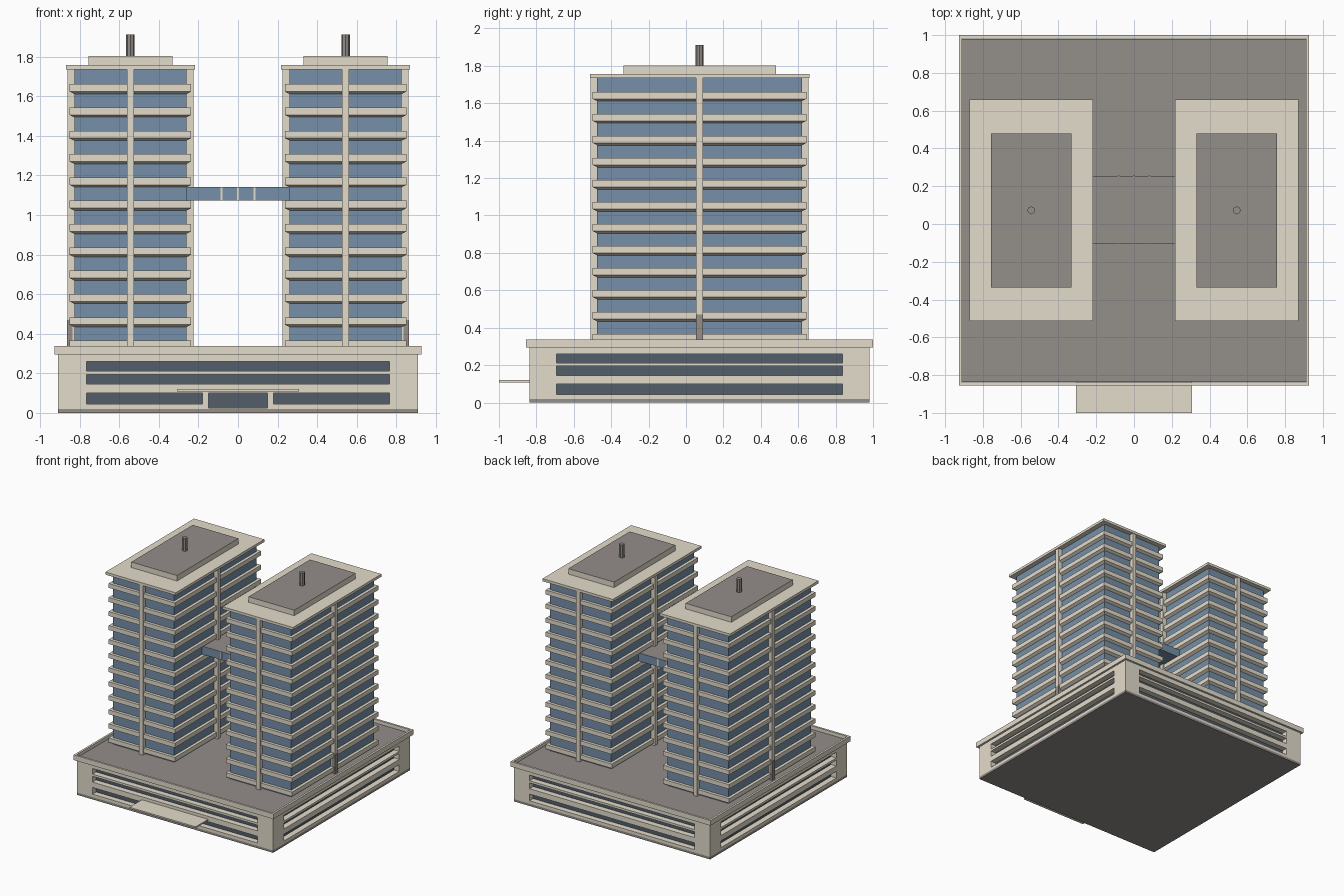
import bpy
import bmesh
from mathutils import Matrix, Vector

default = bpy.data.objects.get("Cube")
if default:
    bpy.data.objects.remove(default, do_unlink=True)


def material(name, hex_code):
    srgb = [int(hex_code[i:i + 2], 16) / 255 for i in (0, 2, 4)]
    colour = [((c + 0.055) / 1.055) ** 2.4 if c > 0.04 else c / 12.92 for c in srgb] + [1.0]
    mat = bpy.data.materials.new(name)
    mat.use_nodes = True
    mat.diffuse_color = colour
    mat.node_tree.nodes["Principled BSDF"].inputs["Base Color"].default_value = colour
    return mat


CONCRETE = material("warm concrete", "e4dccc")
ROOF = material("grey roofing", "948e8a")
GLASS = material("blue glass", "7690a8")
DARK_GLASS = material("dark glass", "535f6a")


def add_box(bm, x, y, z):
    """Add a box spanning the given (low, high) ranges."""
    size = Vector((x[1] - x[0], y[1] - y[0], z[1] - z[0]))
    centre = Vector((sum(x) / 2, sum(y) / 2, sum(z) / 2))
    return bmesh.ops.create_cube(bm, size=1, matrix=Matrix.Translation(centre) @ Matrix.Diagonal((*size, 1)))


def finish(name, bm, *mats):
    """Turn a bmesh into an object; a second material goes on upward faces."""
    bm.normal_update()
    if len(mats) > 1:
        for face in bm.faces:
            face.material_index = int(face.normal.z > 0.9)
    mesh = bpy.data.meshes.new(name)
    bm.to_mesh(mesh)
    bm.free()
    for mat in mats:
        mesh.materials.append(mat)
    obj = bpy.data.objects.new(name, mesh)
    bpy.context.scene.collection.objects.link(obj)
    return obj


def box(name, x, y, z, *mats):
    bm = bmesh.new()
    add_box(bm, x, y, z)
    return finish(name, bm, *mats)


def around(centre, half):
    return (centre - half, centre + half)


MID_Y = 0.0725
HALF_X, HALF_Y = 0.91, 0.908
FRONT, BACK = MID_Y - HALF_Y, MID_Y + HALF_Y
DEPTH = 0.05

# Podium: walls with recessed window bands around a dark glass core
walls = box("podium_walls", (-HALF_X, HALF_X), (FRONT, BACK), (0.02, 0.31), CONCRETE, ROOF)
bm = bmesh.new()
upper_bands = [(0.212, 0.259), (0.145, 0.194)]
ground_band = (0.044, 0.1)
for band in upper_bands + [ground_band]:
    for side in (-1, 1):
        add_box(bm, around(side * HALF_X, DEPTH), around(MID_Y, 0.765), band)
    add_box(bm, around(0, 0.765), around(BACK, DEPTH), band)
for band in upper_bands:
    add_box(bm, around(0, 0.765), around(FRONT, DEPTH), band)
for side in (-1, 1):
    add_box(bm, around(side * 0.4725, 0.2925), around(FRONT, DEPTH), ground_band)
add_box(bm, around(0, 0.15), around(FRONT, DEPTH), (0.025, 0.1))
cutter = finish("window_cutter", bm, CONCRETE)
cutter.hide_render = True
cut = walls.modifiers.new("windows", "BOOLEAN")
cut.operation = "DIFFERENCE"
cut.solver = "EXACT"
cut.object = cutter
bpy.context.view_layer.objects.active = walls
bpy.ops.object.modifier_apply(modifier=cut.name)
bpy.data.objects.remove(cutter, do_unlink=True)
# Recess sills stay concrete; only the roof is grey
for face in walls.data.polygons:
    face.material_index = int(face.normal.z > 0.9 and face.center.z > 0.3)
inset = DEPTH - 0.002
box("podium_glass", around(0, HALF_X - inset), around(MID_Y, HALF_Y - inset), (0.022, 0.28), DARK_GLASS)
box("plinth", around(0, HALF_X), around(MID_Y, HALF_Y), (0, 0.02), ROOF)
box("entrance_canopy", around(0, 0.307), (-1, FRONT + 0.01), (0.108, 0.12), CONCRETE)

# Parapet: a ring made of four rails
bm = bmesh.new()
OUT_X, OUT_Y, RAIL = 0.927, 0.9275, 0.017
for side in (-1, 1):
    add_box(bm, around(side * (OUT_X - RAIL / 2), RAIL / 2), around(MID_Y, OUT_Y), (0.295, 0.338))
    add_box(bm, around(0, OUT_X - RAIL), around(MID_Y + side * (OUT_Y - RAIL / 2), RAIL / 2), (0.295, 0.338))
finish("parapet", bm, CONCRETE)


def balcony_slabs(name, x):
    """Stack of floor slabs whose undersides taper in towards the glass."""
    bm = bmesh.new()
    for floor in range(12):
        top = 1.661 - 0.1178 * floor
        add_box(bm, around(x, 0.3075), around(MID_Y, 0.572), (top - 0.037, top))
        soffit = add_box(bm, around(x, 0.3075), around(MID_Y, 0.572), (top - 0.05, top - 0.037))
        for vert in soffit["verts"]:
            if vert.co.z < top - 0.045:
                vert.co.x = x + (vert.co.x - x) * 0.92
                vert.co.y = MID_Y + (vert.co.y - MID_Y) * 0.955
    return finish(name, bm, CONCRETE)


# Twin towers
for label, side in (("left", 1), ("right", -1)):
    x = side * 0.544
    box(label + "_tower_glass", around(x, 0.283), around(MID_Y, 0.548), (0.3, 1.74), GLASS)
    balcony_slabs(label + "_tower_slabs", x)
    bm = bmesh.new()
    add_box(bm, around(x, 0.018), around(MID_Y, 0.582), (0.305, 1.735))
    add_box(bm, around(x, 0.318), around(MID_Y, 0.018), (0.305, 1.735))
    finish(label + "_tower_piers", bm, CONCRETE)
    box(label + "_tower_roof", around(x, 0.326), around(MID_Y, 0.587), (1.735, 1.757), CONCRETE)
    box(label + "_penthouse", around(x, 0.2125), around(MID_Y, 0.4075), (1.757, 1.803), CONCRETE, ROOF)
    # Grey foot on the outer pier
    box(label + "_pier_foot", around(x + side * 0.307, 0.014), around(MID_Y, 0.019), (0.305, 0.47), ROOF)
    # Rooftop mast
    bm = bmesh.new()
    bmesh.ops.create_cone(bm, cap_ends=True, segments=8, radius1=0.021, radius2=0.021, depth=0.11,
                          matrix=Matrix.Translation((x, MID_Y, 1.857)))
    finish(label + "_mast", bm, ROOF)

# Sky bridge with thin ribs on both sides
BRIDGE_Y, BRIDGE_HALF = 0.075, 0.179
box("sky_bridge", around(0, 0.27), around(BRIDGE_Y, BRIDGE_HALF), (1.074, 1.142), GLASS, ROOF)
bm = bmesh.new()
for rib in (-1, 0, 1):
    for side in (-1, 1):
        add_box(bm, around(rib * 0.083, 0.005), around(BRIDGE_Y + side * BRIDGE_HALF, 0.002), (1.074, 1.141))
finish("bridge_ribs", bm, CONCRETE)
